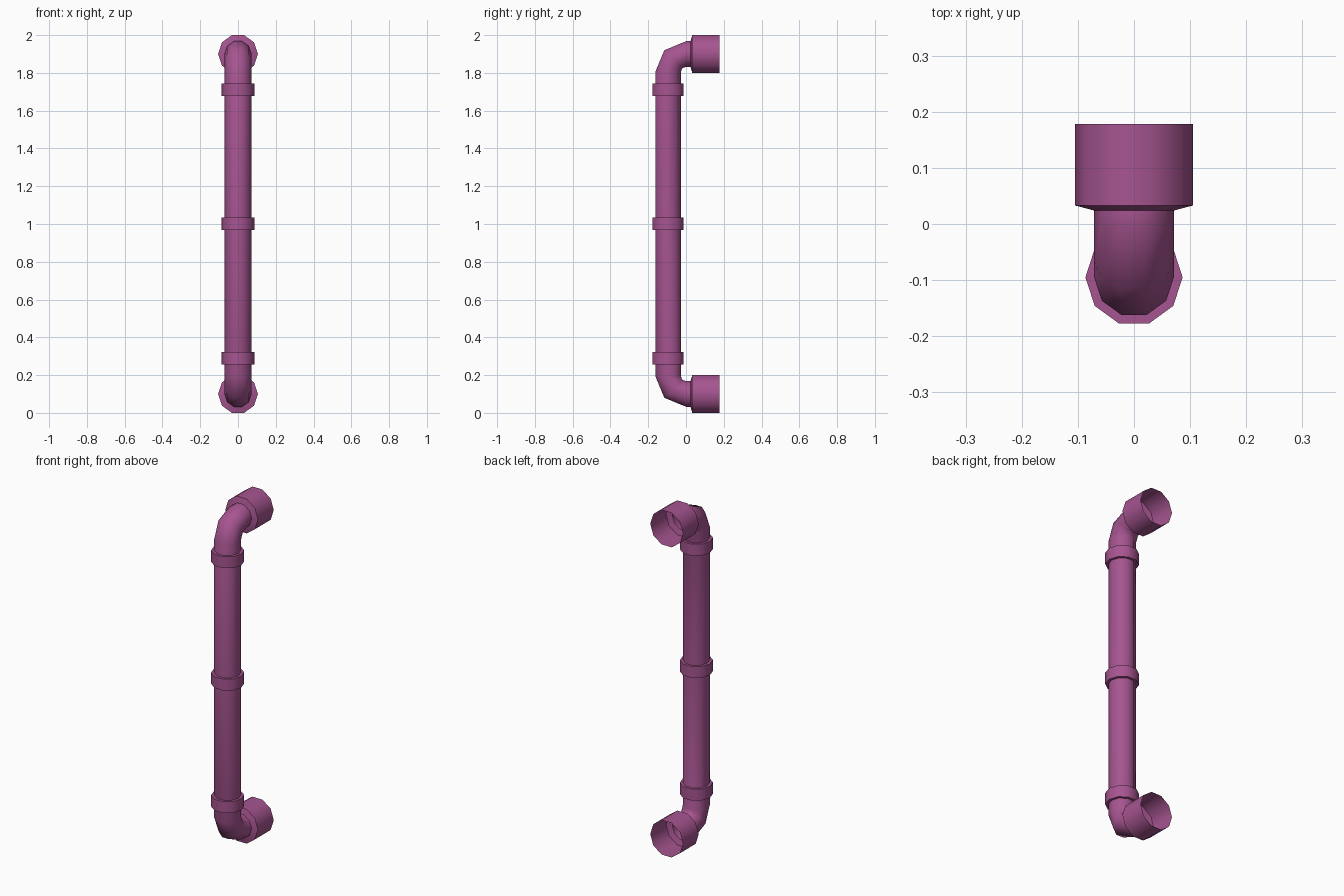
import bpy, bmesh, math
from mathutils import Vector

if "Cube" in bpy.data.objects:
    bpy.data.objects.remove(bpy.data.objects["Cube"])

SIDES = 10
PIPE_Y, PIPE_R, BEND_R = -0.095, 0.071, 0.095

mat = bpy.data.materials.new("magenta_pipe")
mat.diffuse_color = (0.38, 0.09, 0.28, 1)
mat.use_nodes = True
mat.node_tree.nodes["Principled BSDF"].inputs["Base Color"].default_value = mat.diffuse_color


def loft(name, rings, loc):
    """Bridge decagon rings given as (y, z, tilt, radius); tilt 0 = horizontal, 90 = facing back."""
    bm = bmesh.new()
    loops = []
    for y, z, tilt, r in rings:
        t = math.radians(tilt)
        side = Vector((0, math.cos(t), -math.sin(t)))
        loop = []
        for i in range(SIDES):
            a = 2 * math.pi * i / SIDES
            loop.append(bm.verts.new(Vector((r * math.cos(a), y, z)) + side * r * math.sin(a)))
        loops.append(loop)
    for a, b in zip(loops, loops[1:]):
        for i in range(SIDES):
            j = (i + 1) % SIDES
            bm.faces.new((a[i], a[j], b[j], b[i]))
    me = bpy.data.meshes.new(name)
    bm.to_mesh(me)
    bm.free()
    me.materials.append(mat)
    ob = bpy.data.objects.new(name, me)
    ob.location = loc
    bpy.context.collection.objects.link(ob)
    bpy.context.view_layer.objects.active = ob
    ob.select_set(True)
    bpy.ops.object.shade_smooth_by_angle(angle=math.radians(50))
    ob.select_set(False)
    return ob


def mirror_z(ob):
    m = ob.modifiers.new("mirror", 'MIRROR')
    m.use_axis = (False, False, True)


# Half of the pipe: straight run, two-segment elbow, flared open wall socket
axis_z = 0.9
rings = [(PIPE_Y, 0, 0, PIPE_R)]
for tilt in (0, 45, 90):
    t = math.radians(tilt)
    rings.append((-BEND_R * math.cos(t), axis_z - BEND_R + BEND_R * math.sin(t), tilt, PIPE_R))
rings += [(0.024, axis_z, 90, PIPE_R), (0.033, axis_z, 90, 0.105), (0.178, axis_z, 90, 0.105)]
mirror_z(loft("drain_pipe", rings, (0, 0, 1)))


# Collars around the straight run
def collar(name, z0, z1):
    r = 0.0866
    return loft(name, [(PIPE_Y, z0, 0, PIPE_R), (PIPE_Y, z0, 0, r),
                       (PIPE_Y, z1, 0, r), (PIPE_Y, z1, 0, PIPE_R)], (0, 0, 1))


collar("middle_collar", -0.032, 0.034)
mirror_z(collar("end_collars", 0.677, 0.744))
collar_done = True
